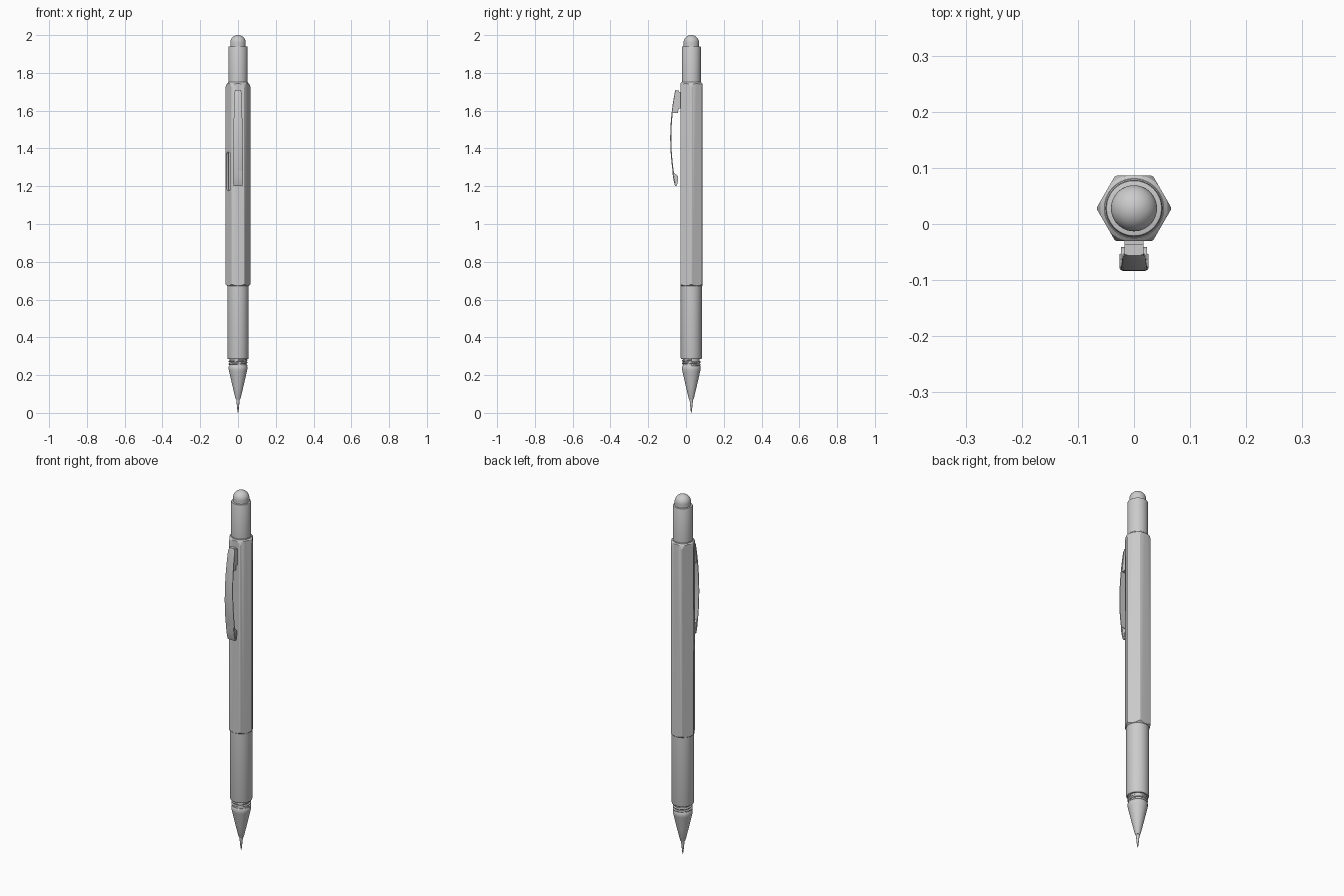
import bpy, bmesh, math
from mathutils import Vector, Matrix

if "Cube" in bpy.data.objects:
    bpy.data.objects.remove(bpy.data.objects["Cube"])

AXIS_Y = 0.028          # pen axis sits behind the origin because of the clip


def finish(name, bm, angle=35):
    bmesh.ops.recalc_face_normals(bm, faces=bm.faces)
    me = bpy.data.meshes.new(name)
    bm.to_mesh(me)
    bm.free()
    ob = bpy.data.objects.new(name, me)
    bpy.context.collection.objects.link(ob)
    smooth(ob, angle)
    return ob


def smooth(ob, angle=35):
    bpy.ops.object.select_all(action='DESELECT')
    ob.select_set(True)
    bpy.context.view_layer.objects.active = ob
    bpy.ops.object.shade_smooth_by_angle(angle=math.radians(angle))


def lathe(name, profile, seg=64, angle=35):
    """Revolve (radius, z) points about the pen axis, closing the ends."""
    bm = bmesh.new()
    pts = [(0, profile[0][1])] + list(profile) + [(0, profile[-1][1])]
    vs = [bm.verts.new((r, AXIS_Y, z)) for r, z in pts]
    es = [bm.edges.new(p) for p in zip(vs, vs[1:])]
    bmesh.ops.spin(bm, geom=vs + es, cent=(0, AXIS_Y, 0), axis=(0, 0, 1),
                   angle=math.tau, steps=seg, use_merge=True)
    bmesh.ops.remove_doubles(bm, verts=bm.verts, dist=1e-5)
    return finish(name, bm, angle)


def prism(name, pts, vec):
    bm = bmesh.new()
    f = bm.faces.new([bm.verts.new(p) for p in pts])
    ext = bmesh.ops.extrude_face_region(bm, geom=[f])['geom']
    bmesh.ops.translate(bm, vec=vec,
                        verts=[g for g in ext if isinstance(g, bmesh.types.BMVert)])
    return finish(name, bm)


def boolean(ob, cutter, op):
    m = ob.modifiers.new(op.lower(), 'BOOLEAN')
    m.operation, m.object, m.solver = op, cutter, 'EXACT'
    bpy.context.view_layer.objects.active = ob
    bpy.ops.object.modifier_apply(modifier=m.name)
    bpy.data.objects.remove(cutter)


# Writing tip with its stepped cone
lathe("tip_point", [(0.001, 0.0), (0.004, 0.018), (0.010, 0.078)], 32)
lathe("tip_cone", [(0.011, 0.072), (0.014, 0.078), (0.030, 0.145),
                   (0.047, 0.220), (0.049, 0.229), (0.049, 0.245), (0.046, 0.250)])

# Threaded neck: core plus helical ridge
lathe("thread_core", [(0.044, 0.245), (0.044, 0.29)])
cu = bpy.data.curves.new("thread_ridge", 'CURVE')
cu.dimensions = '3D'
cu.bevel_depth, cu.bevel_resolution, cu.use_fill_caps = 0.005, 2, True
n = 96
sp = cu.splines.new('POLY')
sp.points.add(n)
for i, p in enumerate(sp.points):
    a = math.tau * 2 * i / n
    p.co = (0.045 * math.cos(a), AXIS_Y + 0.045 * math.sin(a), 0.252 + 0.028 * i / n, 1)
bpy.context.collection.objects.link(bpy.data.objects.new("thread_ridge", cu))

# Round grip
lathe("grip", [(0.052, 0.284), (0.055, 0.287), (0.056, 0.291), (0.056, 0.675)])

# Hexagonal barrel with softened edges and turned end chamfers
R = 0.0672
hexa, soft = [], 0.004
corners = [Vector((R * math.cos(k * math.pi / 3), AXIS_Y + R * math.sin(k * math.pi / 3)))
           for k in range(6)]
for k, c in enumerate(corners):
    a = c + (corners[k - 1] - c).normalized() * soft
    b = c + (corners[(k + 1) % 6] - c).normalized() * soft
    for t in (0, 0.33, 0.67, 1):
        p = a * (1 - t) ** 2 + c * 2 * t * (1 - t) + b * t * t
        hexa.append((p.x, p.y, 0.66))
barrel = prism("hex_barrel", hexa, (0, 0, 1.10))
boolean(barrel, lathe("chamfer_tool", [(0.056, 0.671), (0.068, 0.682), (0.068, 1.718),
                                       (0.060, 1.742), (0.053, 1.748)]), 'INTERSECT')

# Rounded window in the front left face, with a vial inside
ang = math.radians(210)
out = Vector((math.cos(ang), math.sin(ang), 0))
side = Vector((-math.sin(ang), math.cos(ang), 0))
centre = Vector((0, AXIS_Y, 1.28)) + out * 0.058
slot, hw, hh = [], 0.021, 0.102
for k in range(24):
    a = math.tau * (k + 0.5) / 24
    sx, sz = math.copysign(1, math.cos(a)), math.copysign(1, math.sin(a))
    r = 0.016
    u, w = sx * (hw - r) + r * math.cos(a), sz * (hh - r) + r * math.sin(a)
    slot.append(centre + side * u + Vector((0, 0, w)) + out * 0.01)
boolean(barrel, prism("slot_tool", slot, -out * 0.024), 'DIFFERENCE')
smooth(barrel, 30)

bm = bmesh.new()
bmesh.ops.create_cone(bm, cap_ends=True, segments=32, radius1=0.015, radius2=0.015, depth=0.2,
                      matrix=Matrix.Translation(centre - out * 0.018))
finish("vial", bm)

# Upper sleeve and domed end cap
lathe("upper_sleeve", [(0.052, 1.738), (0.052, 1.750), (0.0505, 1.752), (0.0505, 1.936),
                       (0.049, 1.940), (0.046, 1.941)])
dome = [(0.041 * math.cos(t * math.pi / 24), 1.961 + 0.039 * math.sin(t * math.pi / 24))
        for t in range(12)]
lathe("end_cap", [(0.041, 1.935)] + dome + [(0.001, 2.0)])

# Pocket clip: bowed strip, narrower at the top, with a hooked foot
N = 28
bm = bmesh.new()
rows = []
for i in range(N + 1):
    t = i / N
    z = 1.20 + 0.51 * t
    y = -0.0835 + 0.027 * (2 * t - 1) ** 2
    half = 0.026 - 0.006 * max(0, (t - 0.3) / 0.7)
    if i in (0, N):
        half -= 0.006
    rows.append([bm.verts.new((x, yy, z)) for x, yy in
                 ((-half, y + 0.002), (-half + 0.004, y), (half - 0.004, y),
                  (half, y + 0.002), (half, y + 0.006), (-half, y + 0.006))])
for a, b in zip(rows, rows[1:]):
    for j in range(6):
        bm.faces.new((a[j], a[(j + 1) % 6], b[(j + 1) % 6], b[j]))
bm.faces.new(rows[0])
bm.faces.new(rows[-1])
finish("clip_strip", bm)

foot = [(-0.057, 1.200), (-0.050, 1.202), (-0.046, 1.212), (-0.042, 1.235), (-0.041, 1.248),
        (-0.045, 1.257), (-0.056, 1.265), (-0.072, 1.280), (-0.069, 1.245), (-0.062, 1.215)]
prism("clip_foot", [(-0.023, y, z) for y, z in foot], (0.046, 0, 0))

# Mount joining the clip to the barrel
mount = [(-0.054, 1.708), (-0.036, 1.708), (-0.036, 1.700), (-0.026, 1.700), (-0.026, 1.612),
         (-0.040, 1.612), (-0.042, 1.588), (-0.073, 1.588), (-0.066, 1.650)]
prism("clip_mount", [(-0.017, y, z) for y, z in mount], (0.034, 0, 0))
